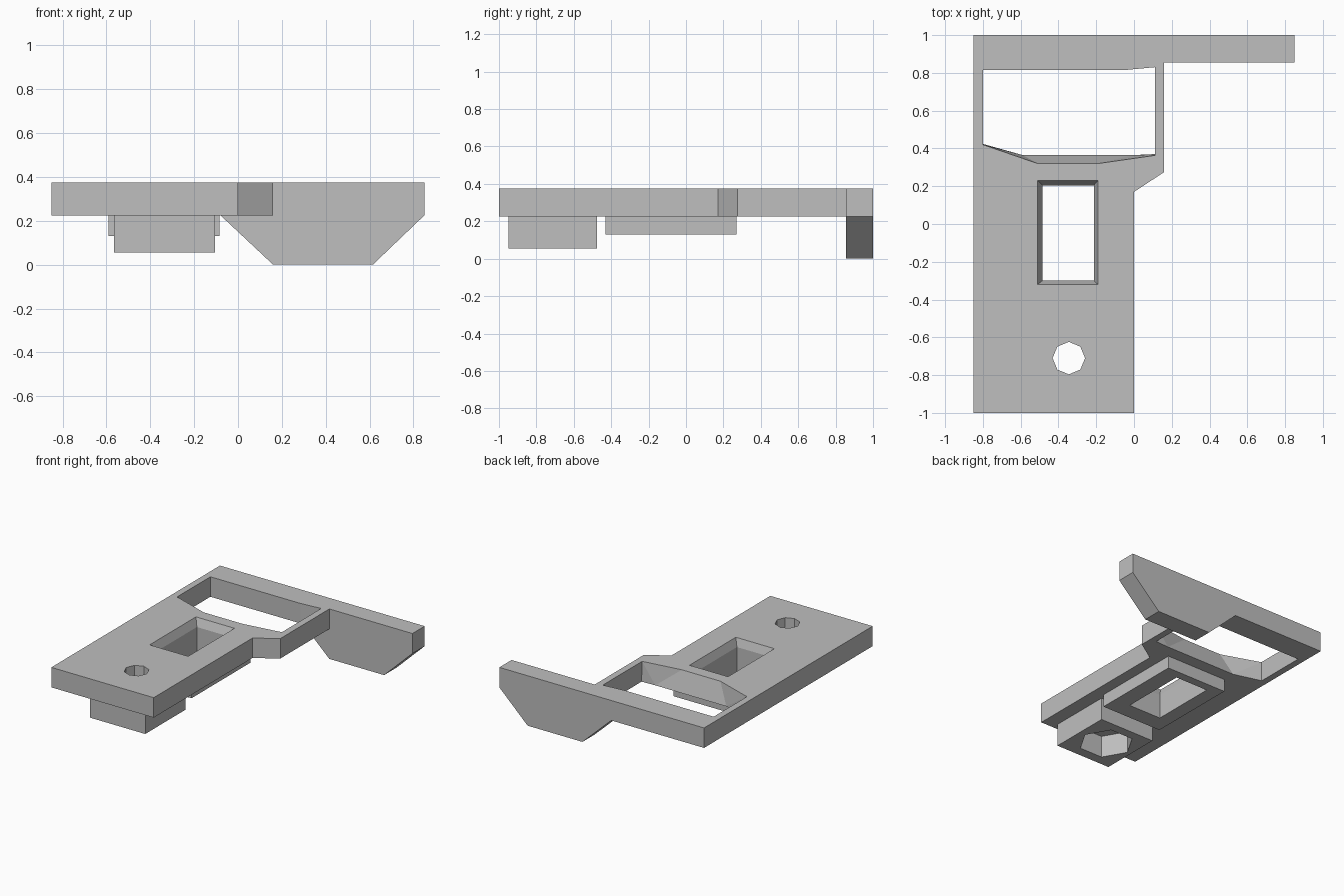
import bpy
import bmesh
from math import cos, sin, tau

if "Cube" in bpy.data.objects:
    bpy.data.objects.remove(bpy.data.objects["Cube"], do_unlink=True)

grey = bpy.data.materials.new("plain grey")
grey.use_nodes = True
colour = (0.52, 0.52, 0.52, 1)
grey.diffuse_color = colour
grey.node_tree.nodes["Principled BSDF"].inputs["Base Color"].default_value = colour

TOP, UNDER = 0.375, 0.225   # plate faces
INSIDE = 0.3                # parts sink into the plate up to here


def loft(name, rings):
    """Closed solid through rings of 3D points."""
    bm = bmesh.new()
    loops = [[bm.verts.new(p) for p in ring] for ring in rings]
    n = len(loops[0])
    for a, b in zip(loops, loops[1:]):
        for i in range(n):
            j = (i + 1) % n
            bm.faces.new((a[i], a[j], b[j], b[i]))
    bm.faces.new(loops[0][::-1])
    bm.faces.new(loops[-1])
    bmesh.ops.triangulate(bm, faces=[f for f in bm.faces if len(f.verts) == 4])
    bmesh.ops.recalc_face_normals(bm, faces=bm.faces)
    mesh = bpy.data.meshes.new(name)
    bm.to_mesh(mesh)
    bm.free()
    mesh.materials.append(grey)
    obj = bpy.data.objects.new(name, mesh)
    bpy.context.collection.objects.link(obj)
    return obj


def at(z, outline):
    return [(x, y, z) for x, y in outline]


def prism(name, outline, low, high):
    return loft(name, [at(low, outline), at(high, outline)])


def box(x0, x1, y0, y1):
    return [(x0, y0), (x1, y0), (x1, y1), (x0, y1)]


def polygon(sides, radius):
    return [(-0.345 + radius * cos(tau * i / sides),
             -0.71 + radius * sin(tau * i / sides)) for i in range(sides)]


def combine(body, tool, operation):
    tool.hide_render = True
    mod = body.modifiers.new(tool.name, 'BOOLEAN')
    mod.operation = operation
    mod.solver = 'EXACT'
    mod.object = tool
    bpy.context.view_layer.objects.active = body
    bpy.ops.object.modifier_apply(modifier=mod.name)
    bpy.data.objects.remove(tool, do_unlink=True)


# Plate with a side arm along the back
plate = prism("bracket_plate", [
    (-0.85, -1), (0, -1), (0, 0.17), (0.16, 0.275), (0.16, 0.855),
    (0.85, 0.855), (0.85, 1), (-0.85, 1)], UNDER, TOP)

# Hanging back fin, collar and screw boss
fin_profile = [(-0.08, UNDER), (0.16, 0), (0.615, 0), (0.85, UNDER),
               (0.85, INSIDE), (-0.08, INSIDE)]
fin = loft("back_fin", [[(x, y, z) for x, z in fin_profile] for y in (0.855, 1)])
collar = prism("collar", box(-0.59, -0.085, -0.43, 0.27), 0.13, INSIDE)
boss = prism("screw_boss", box(-0.565, -0.105, -0.95, -0.475), 0.055, INSIDE)
for part in (fin, collar, boss):
    combine(plate, part, 'UNION')

# Large window with a sloping front edge
back_edge = [(0.11, 0.83), (-0.05, 0.815), (-0.8, 0.815)]
window_top = [(-0.8, 0.42), (-0.51, 0.32), (-0.19, 0.32), (0.11, 0.363)] + back_edge
window_low = [(-0.8, 0.424), (-0.59, 0.365), (0, 0.365), (0.11, 0.37)] + back_edge
window = loft("window_cutter", [at(0.15, window_low), at(UNDER, window_low),
                                at(TOP, window_top), at(0.45, window_top)])

# Rectangular slot with a chamfered rim
rim = box(-0.51, -0.19, -0.32, 0.23)
slot = box(-0.485, -0.213, -0.3, 0.205)
slot_cutter = loft("slot_cutter", [at(0.05, slot), at(0.315, slot),
                                   at(TOP, rim), at(0.45, rim)])

# Screw hole and hexagonal nut recess
hole = prism("hole_cutter", polygon(8, 0.086), 0.1, 0.45)
nut = prism("nut_cutter", polygon(6, 0.19), -0.05, 0.22)
for cutter in (window, slot_cutter, hole, nut):
    combine(plate, cutter, 'DIFFERENCE')
